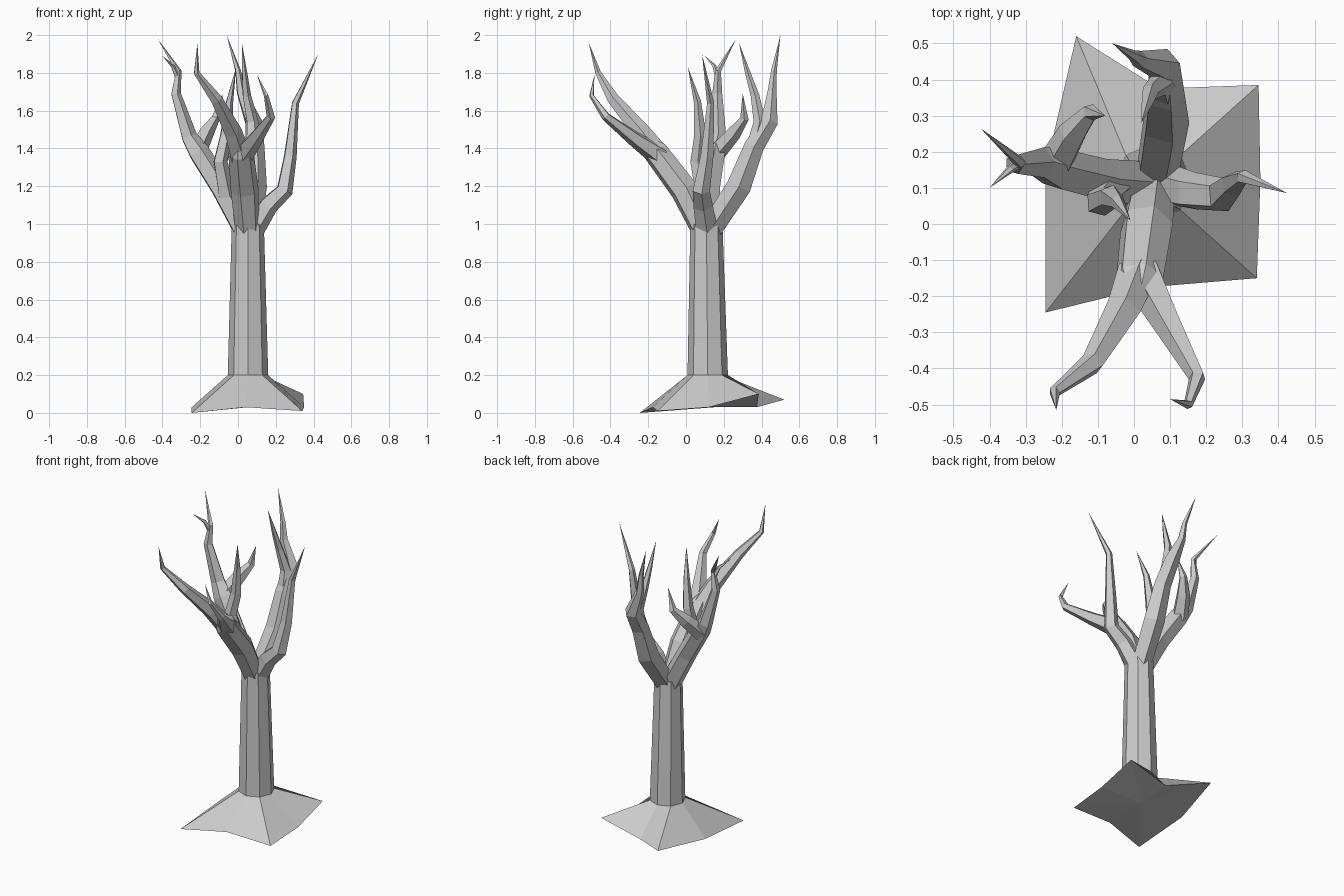
import bpy, bmesh, math
from mathutils import Vector


def finish(bm, name):
    bmesh.ops.recalc_face_normals(bm, faces=bm.faces[:])
    me = bpy.data.meshes.new(name)
    bm.to_mesh(me)
    bm.free()
    ob = bpy.data.objects.new(name, me)
    bpy.context.collection.objects.link(ob)
    return ob


def bridge(bm, a, b):
    n = len(a)
    for i in range(n):
        bm.faces.new((a[i], a[(i + 1) % n], b[(i + 1) % n], b[i]))


def limb(name, pts, sides=5):
    """Faceted tube through (x, y, z, radius) points, ending in a sharp tip if radius is 0."""
    bm = bmesh.new()
    P = [Vector(p[:3]) for p in pts]
    side = Vector((0.3, 1, 0)).normalized()
    prev = None
    for i, p in enumerate(P):
        t = Vector()
        if i > 0:
            t += (p - P[i - 1]).normalized()
        if i < len(P) - 1:
            t += (P[i + 1] - p).normalized()
        t.normalize()
        r = pts[i][3]
        if r == 0:
            tip = bm.verts.new(p)
            for k in range(sides):
                bm.faces.new((prev[k], prev[(k + 1) % sides], tip))
            prev = None
            break
        side = (side - t * side.dot(t)).normalized()
        up = t.cross(side)
        ring = [bm.verts.new(p + r * (side * math.cos(a) + up * math.sin(a)))
                for a in (2 * math.pi * k / sides for k in range(sides))]
        if prev:
            bridge(bm, prev, ring)
        else:
            bm.faces.new(ring)
        prev = ring
    if prev:
        bm.faces.new(prev)
    return finish(bm, name)


# Trunk with flared root foot
bm = bmesh.new()
foot = [(0.35, 0.12, 0.03), (0.345, 0.385, 0.10), (0.07, 0.375, 0.03), (-0.16, 0.52, 0.07),
        (-0.245, 0.15, 0.03), (-0.245, -0.245, 0), (0.04, -0.175, 0.03), (0.34, -0.15, 0.01)]
rings = [[bm.verts.new(p) for p in foot]]
for z, r, cx, cy in ((0.2, 0.107, 0.053, 0.115), (1.0, 0.085, 0.052, 0.108)):
    rings.append([bm.verts.new((cx + r * math.cos(k * math.pi / 4),
                                cy + r * math.sin(k * math.pi / 4), z)) for k in range(8)])
bridge(bm, rings[0], rings[1])
bridge(bm, rings[1], rings[2])
bm.faces.new(rings[2])
base = bm.verts.new((0.05, 0.12, 0.03))
for k in range(8):
    bm.faces.new((rings[0][k], rings[0][(k + 1) % 8], base))
finish(bm, "trunk")

# Front limb and its fork
limb("front_limb", [(0.05, 0.09, 0.97, 0.065), (0.035, -0.01, 1.18, 0.075),
                    (0.015, -0.16, 1.38, 0.068), (0.01, -0.2, 1.43, 0.035)], 6)
limb("front_left_fork", [(0.01, -0.14, 1.36, 0.06), (-0.03, -0.24, 1.49, 0.05),
                         (-0.115, -0.385, 1.66, 0.033), (-0.22, -0.465, 1.80, 0.016),
                         (-0.215, -0.515, 1.96, 0)])
limb("front_right_fork", [(0.02, -0.14, 1.36, 0.06), (0.09, -0.27, 1.45, 0.042),
                          (0.175, -0.425, 1.57, 0.024), (0.15, -0.5, 1.68, 0.013),
                          (0.10, -0.485, 1.79, 0)])

# Right limb
limb("right_limb", [(0.08, 0.11, 0.97, 0.06), (0.16, 0.09, 1.10, 0.054), (0.245, 0.08, 1.18, 0.048),
                    (0.275, 0.11, 1.36, 0.036), (0.303, 0.13, 1.64, 0.02),
                    (0.425, 0.085, 1.90, 0)])

# Left limb and its twigs
limb("left_limb", [(0.03, 0.11, 0.97, 0.065), (-0.09, 0.12, 1.19, 0.062),
                   (-0.21, 0.15, 1.38, 0.06), (-0.26, 0.17, 1.46, 0.045),
                   (-0.33, 0.165, 1.69, 0.028), (-0.315, 0.17, 1.81, 0.016),
                   (-0.425, 0.265, 1.98, 0)])
limb("left_outer_twig", [(-0.318, 0.17, 1.77, 0.016), (-0.345, 0.15, 1.835, 0.011),
                         (-0.40, 0.10, 1.89, 0)])
limb("left_curled_twig", [(-0.22, 0.16, 1.38, 0.052), (-0.17, 0.25, 1.48, 0.042),
                          (-0.12, 0.31, 1.56, 0.024), (-0.08, 0.30, 1.69, 0)])
limb("left_inner_twig", [(-0.06, 0.10, 1.15, 0.05), (-0.095, 0.06, 1.33, 0.04),
                         (-0.065, 0.075, 1.47, 0.034), (-0.045, 0.06, 1.65, 0.02),
                         (-0.01, 0.01, 1.83, 0)])

# Back limb and its fork
limb("back_limb", [(0.06, 0.13, 0.97, 0.062), (0.085, 0.28, 1.20, 0.068),
                   (0.085, 0.36, 1.41, 0.055), (0.08, 0.44, 1.54, 0.048),
                   (0.015, 0.455, 1.70, 0.025), (0.0, 0.465, 1.81, 0.016),
                   (-0.06, 0.50, 2.0, 0)])
limb("back_inner_fork", [(0.085, 0.35, 1.36, 0.048), (0.075, 0.39, 1.54, 0.034),
                         (0.045, 0.365, 1.68, 0.024), (0.035, 0.33, 1.79, 0.016),
                         (0.02, 0.28, 1.96, 0)])
